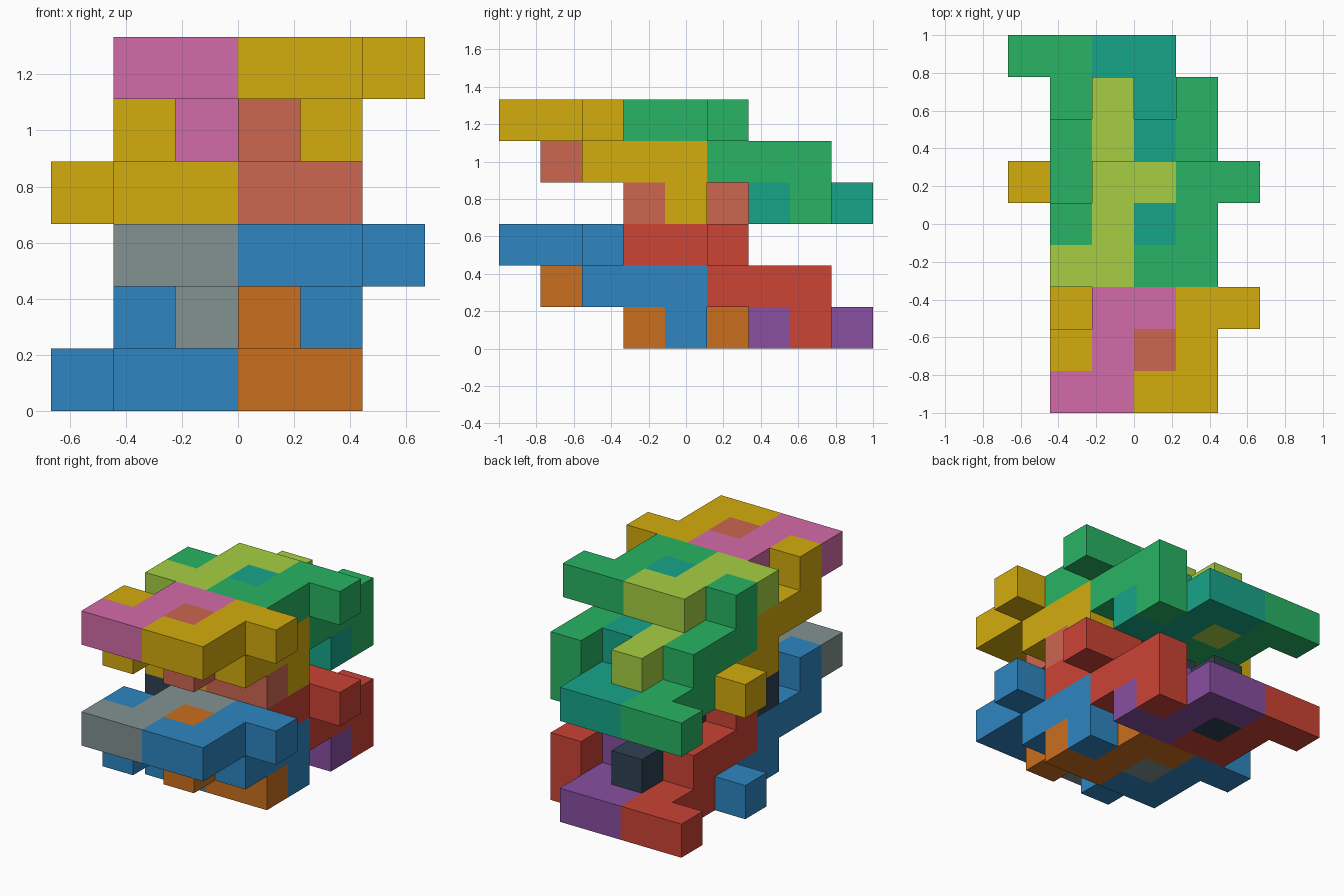
import bpy, bmesh
from mathutils import Matrix

if "Cube" in bpy.data.objects:
    bpy.data.objects.remove(bpy.data.objects["Cube"])

U = 2 / 9  # edge of one cubic cell

# S-shaped head on top, bar of three below it, single foot cell at the bottom
HEAD_UP = [(-1, 0, 2), (0, 0, 2), (0, 1, 2), (0, 2, 2), (1, 2, 2),
           (0, 2, 1), (0, 3, 1), (0, 4, 1), (0, 4, 0)]
# The same piece turned half round about the x axis
HEAD_DOWN = [(x, 5 - y, 2 - z) for x, y, z in HEAD_UP]


def material(name, hex_code):
    def linear(c):
        return c / 12.92 if c <= 0.04045 else ((c + 0.055) / 1.055) ** 2.4
    rgb = [linear(int(hex_code[n:n + 2], 16) / 255) for n in (0, 2, 4)]
    mat = bpy.data.materials.new(name)
    mat.diffuse_color = (*rgb, 1)
    mat.use_nodes = True
    mat.node_tree.nodes["Principled BSDF"].inputs["Base Color"].default_value = mat.diffuse_color
    return mat


def block_piece(name, cells, offset, mat):
    """Merge unit cells into one closed block piece."""
    ox, oy, oz = offset
    bm = bmesh.new()
    for x, y, z in cells:
        centre = ((x + ox - 2.5) * U, (y + oy - 4) * U, (z + oz + 0.5) * U)
        bmesh.ops.create_cube(bm, size=U, matrix=Matrix.Translation(centre))
    bmesh.ops.remove_doubles(bm, verts=bm.verts, dist=U / 100)
    # drop the walls shared by neighbouring cells
    seen = {}
    for f in bm.faces:
        c = f.calc_center_median()
        seen.setdefault(tuple(round(2 * v / U) for v in c), []).append(f)
    inner = [f for group in seen.values() if len(group) > 1 for f in group]
    inner += [f for f in bm.faces if all(len(e.link_faces) == 4 for e in f.edges)
              and f not in inner]
    # remove_doubles may already have merged shared walls; those sit between cells
    solid = {(x + ox, y + oy, z + oz) for x, y, z in cells}
    for f in bm.faces:
        c = f.calc_center_median()
        n = f.normal * (U / 2)
        sides = []
        for p in (c + n, c - n):
            sides.append((round(p.x / U + 2.5), round(p.y / U + 4), round(p.z / U - 0.5)))
        if all(s in solid for s in sides) and f not in inner:
            inner.append(f)
    bmesh.ops.delete(bm, geom=inner, context='FACES')
    bmesh.ops.recalc_face_normals(bm, faces=bm.faces)
    bmesh.ops.dissolve_limit(bm, angle_limit=0.01, verts=bm.verts, edges=bm.edges)
    mesh = bpy.data.meshes.new(name)
    bm.to_mesh(mesh)
    bm.free()
    mesh.materials.append(mat)
    obj = bpy.data.objects.new(name, mesh)
    bpy.context.collection.objects.link(obj)


# Four identical groups: (name, y shift, z shift, outer, inner up, inner down colour)
GROUPS = [
    ("lower_front", 0, 0, "2E86C1", "839192", "CA6F1E"),
    ("lower_back", 3, 0, "CB4335", "2E4053", "884EA0"),
    ("upper_front", 0, 3, "D4AC0D", "D36BA8", "CD6650"),
    ("upper_back", 3, 3, "28B463", "A6CF42", "17A589"),
]

for group, dy, dz, outer, up, down in GROUPS:
    m_outer = material(group + "_outer", outer)
    m_up = material(group + "_up", up)
    m_down = material(group + "_down", down)
    # pieces alternate up and down across x
    block_piece(group + "_left_block", HEAD_DOWN, (1, dy, dz), m_outer)
    block_piece(group + "_inner_left_block", HEAD_UP, (2, dy, dz), m_up)
    block_piece(group + "_inner_right_block", HEAD_DOWN, (3, dy, dz), m_down)
    block_piece(group + "_right_block", HEAD_UP, (4, dy, dz), m_outer)
